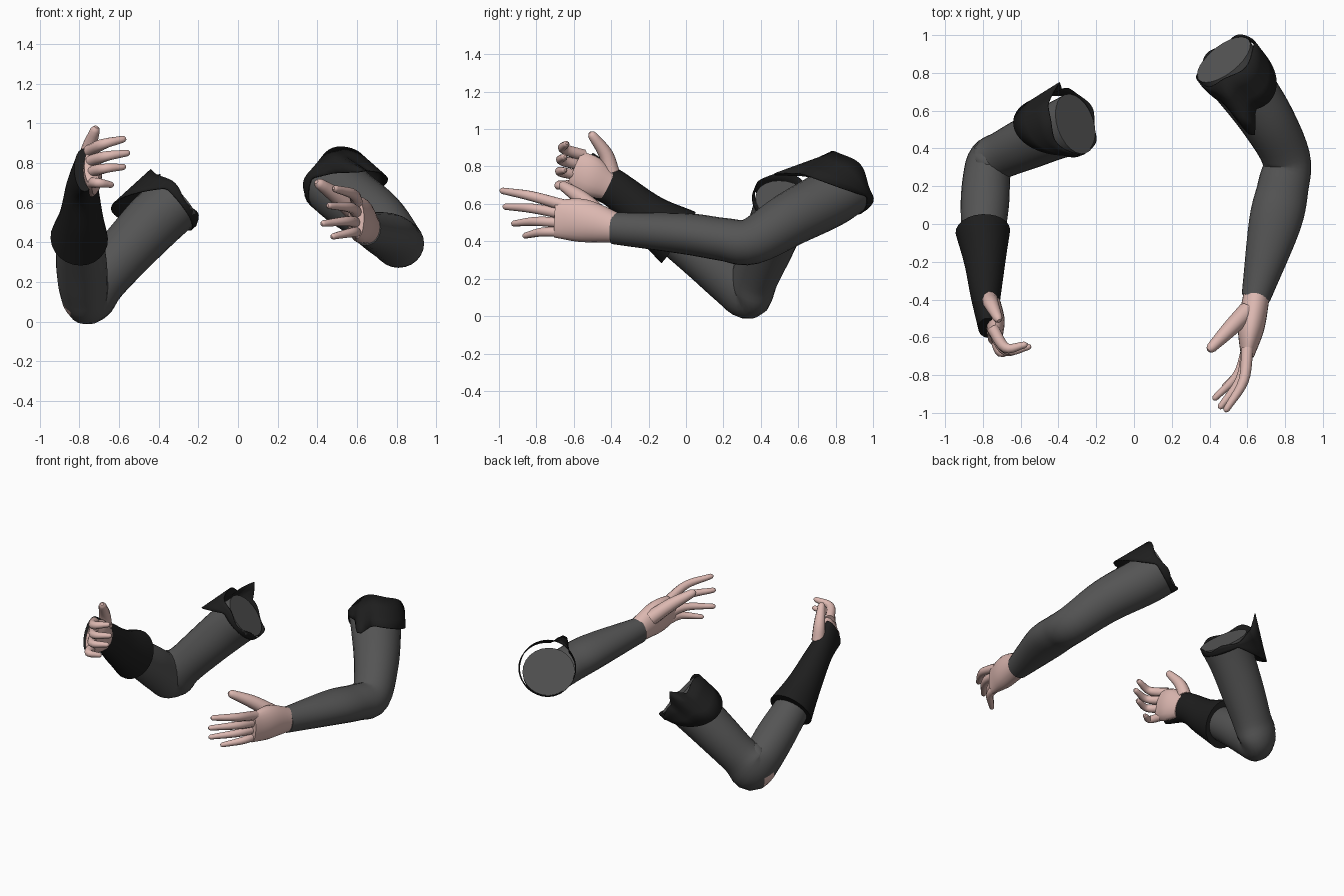
import bpy
import math
from mathutils import Vector

cube = bpy.data.objects.get("Cube")
if cube:
    bpy.data.objects.remove(cube)

UP = Vector((0, 0, 1))


def material(name, red, green, blue):
    mat = bpy.data.materials.new(name)
    mat.use_nodes = True
    colour = (red, green, blue, 1)
    mat.diffuse_color = colour
    mat.node_tree.nodes["Principled BSDF"].inputs["Base Color"].default_value = colour
    return mat


SKIN = material("skin", 0.72, 0.48, 0.44)
GREY = material("grey sleeve", 0.09, 0.09, 0.09)
BLACK = material("black cloth", 0.013, 0.013, 0.013)


def make(name, verts, faces, mat):
    mesh = bpy.data.meshes.new(name)
    mesh.from_pydata(verts, [], faces)
    mesh.materials.append(mat)
    part = bpy.data.objects.new(name, mesh)
    bpy.context.collection.objects.link(part)
    bpy.ops.object.select_all(action='DESELECT')
    part.select_set(True)
    bpy.context.view_layer.objects.active = part
    bpy.ops.object.mode_set(mode='EDIT')
    bpy.ops.mesh.select_all(action='SELECT')
    bpy.ops.mesh.normals_make_consistent(inside=False)
    bpy.ops.object.mode_set(mode='OBJECT')
    bpy.ops.object.shade_smooth_by_angle(angle=math.radians(45))
    return part


def spline(points, steps=5):
    """Smooth curve through points of any dimension."""
    first = 2 * points[0] - points[1]
    last = 2 * points[-1] - points[-2]
    points = [first, *points, last]
    curve = []
    for before, start, end, after in zip(points, points[1:], points[2:], points[3:]):
        for step in range(steps):
            t = step / steps
            leave, arrive = (end - before) / 2, (after - start) / 2
            bend = 3 * (end - start) - 2 * leave - arrive
            settle = 2 * (start - end) + leave + arrive
            curve.append(start + t * (leave + t * (bend + t * settle)))
    return curve + [points[-2]]


def grid_faces(rows, columns):
    """Quads of a grid that closes on itself along each row."""
    faces = []
    for row in range(rows - 1):
        for column in range(columns):
            a = row * columns + column
            b = row * columns + (column + 1) % columns
            faces.append((a, b, b + columns, a + columns))
    return faces


def loft(name, mat, *stations, sides=24, dome=False):
    """Capped tube through (x, y, z, half width, half height) stations;
    a station without a height is round."""
    path = spline([Vector((*s[:4], s[-1])) for s in stations])
    rings = [(Vector(p[:3]), p[3], p[4]) for p in path]
    if dome:
        tip, width, height = rings[-1]
        ahead = (tip - rings[-2][0]).normalized() * width
        rings.append((tip + ahead * 0.5, width * 0.8, height * 0.8))
        rings.append((tip + ahead * 0.9, width * 0.4, height * 0.4))
    verts = []
    for i, (centre, width, height) in enumerate(rings):
        along = rings[min(i + 1, len(rings) - 1)][0] - rings[max(i - 1, 0)][0]
        side = along.cross(UP).normalized()
        rise = side.cross(along).normalized()
        for j in range(sides):
            a = math.tau * j / sides
            verts.append(centre + side * width * math.cos(a) + rise * height * math.sin(a))
    faces = grid_faces(len(rings), sides)
    faces.append(tuple(range(sides)))
    faces.append(tuple(range(len(verts) - sides, len(verts))))
    return make(name, verts, faces, mat)


def finger(name, base, tip, bow, radius):
    """Tapering finger whose middle is pushed out by the bow."""
    base, tip = Vector(base), Vector(tip)
    middle = base.lerp(tip, 0.5) + Vector(bow)
    loft(name, SKIN, (*base, radius), (*middle, radius * 0.85), (*tip, radius * 0.55),
         sides=10, dome=True)


def four_fingers(hand, top_knuckle, low_knuckle, bow, tips):
    for i, (label, tip) in enumerate(zip(("index", "middle", "ring", "little"), tips)):
        base = Vector(top_knuckle).lerp(Vector(low_knuckle), i / 3)
        finger(f"{hand}_{label}_finger", base, tip, bow, 0.032 - 0.001 * i)


def torn_collar(name, centre, axis, long_side, spike, reach):
    """Ragged band around a sleeve end, longest at one angle, with one spike
    pulled from the far edge, or from the near edge when reach is negative."""
    centre, axis = Vector(centre), Vector(axis).normalized()
    side = axis.cross(UP).normalized()
    rise = side.cross(axis)
    columns, rows = 60, 4
    verts = []
    for row in range(rows):
        t = row / (rows - 1)
        pull = t if reach > 0 else 1 - t
        for column in range(columns):
            angle = 360 * column / columns
            a = math.radians(angle)
            lean = math.cos(math.radians(angle - long_side))
            bump = max(0, 1 - abs(angle - spike) / 18) * pull
            near = -0.012 * math.cos(5 * a)
            far = 0.04 + 0.22 * max(lean, 0)
            radius = 0.183 + 0.025 * lean + bump * abs(reach) * 0.6
            offset = near + (far - near) * t + bump * reach
            verts.append(centre + axis * offset
                         + (side * math.cos(a) + rise * math.sin(a)) * radius)
    collar = make(name, verts, grid_faces(rows, columns), BLACK)
    collar.modifiers.new("thickness", 'SOLIDIFY').thickness = 0.006


# Right arm: bent sleeve with a worn spot at the elbow
shoulder, armpit = (-0.31, 0.53, 0.61), (-0.42, 0.49, 0.51)
sleeve = loft("right_sleeve", GREY, (*shoulder, 0.165, 0.15), (*armpit, 0.15),
              (-0.56, 0.43, 0.36, 0.14), (-0.69, 0.37, 0.215, 0.125, 0.135),
              (-0.76, 0.335, 0.15, 0.12, 0.165), (-0.78, 0.25, 0.19, 0.125, 0.14),
              (-0.79, 0.1, 0.31, 0.128), (-0.8, -0.1, 0.46, 0.11))
sleeve.data.materials.append(SKIN)
worn_spot = Vector((-0.87, 0.3, 0.07))
for face in sleeve.data.polygons:
    face.material_index = int((face.center - worn_spot).length < 0.055)
torn_collar("right_collar", shoulder, Vector(armpit) - Vector(shoulder), 50, 24, -0.09)

# Right hand in a fingerless glove, open on the palm side
loft("right_glove", BLACK, (-0.8, -0.04, 0.42, 0.145, 0.165), (-0.79, -0.2, 0.53, 0.11, 0.125),
     (-0.785, -0.38, 0.68, 0.08, 0.1), (-0.775, -0.55, 0.765, 0.05, 0.12))
loft("right_palm", SKIN, (-0.75, -0.42, 0.7, 0.045, 0.08), (-0.735, -0.51, 0.745, 0.05, 0.11),
     (-0.735, -0.6, 0.785, 0.04, 0.105), sides=16)
finger("right_thumb", (-0.765, -0.4, 0.77), (-0.72, -0.5, 0.965), (-0.01, 0.02, 0), 0.045)
four_fingers("right", (-0.75, -0.55, 0.86), (-0.74, -0.59, 0.7), (-0.015, -0.06, 0.005),
             [(-0.58, -0.64, 0.92), (-0.56, -0.65, 0.85),
              (-0.58, -0.65, 0.78), (-0.64, -0.65, 0.69)])

# Left arm: reaching forward
shoulder, armpit = (0.475, 0.87, 0.7), (0.56, 0.76, 0.625)
loft("left_sleeve", GREY, (*shoulder, 0.17, 0.155), (*armpit, 0.16, 0.155),
     (0.7, 0.56, 0.52, 0.145), (0.805, 0.35, 0.4, 0.128, 0.125), (0.79, 0.2, 0.41, 0.135, 0.115),
     (0.745, 0, 0.44, 0.138, 0.11), (0.645, -0.39, 0.47, 0.077, 0.085))
torn_collar("left_collar", shoulder, Vector(armpit) - Vector(shoulder), 105, 63, 0.15)

# Left bare hand
loft("left_palm", SKIN, (0.65, -0.37, 0.47, 0.07, 0.08), (0.62, -0.55, 0.51, 0.07, 0.115),
     (0.6, -0.7, 0.52, 0.035, 0.1))
finger("left_thumb", (0.6, -0.46, 0.54), (0.41, -0.655, 0.695), (0, 0, 0.01), 0.05)
four_fingers("left", (0.6, -0.66, 0.595), (0.6, -0.65, 0.45), (0.035, -0.01, 0.01),
             [(0.49, -0.98, 0.67), (0.46, -0.965, 0.585),
              (0.43, -0.92, 0.495), (0.48, -0.86, 0.43)])
